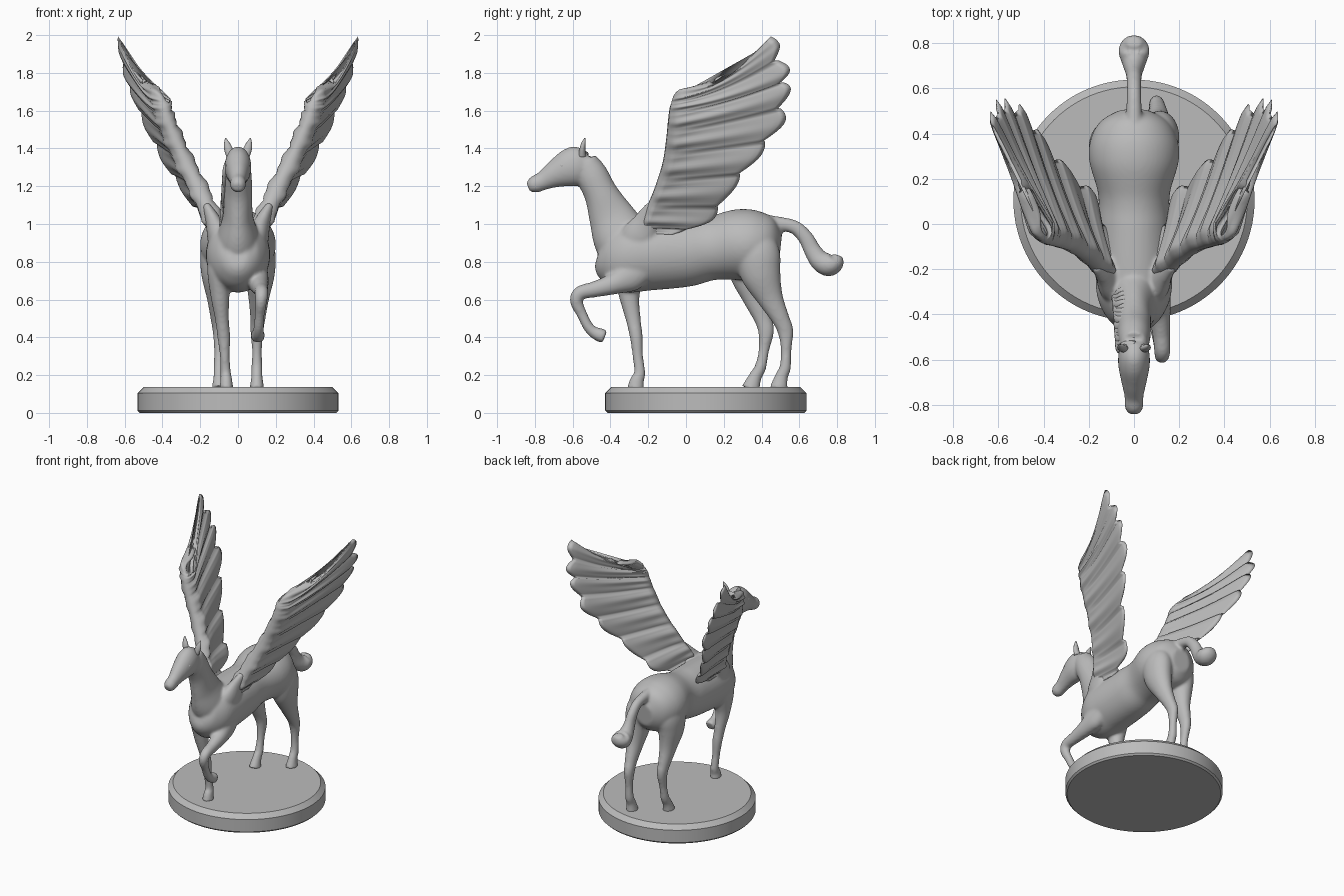
import bpy, bmesh, math, random
from mathutils import Vector

random.seed(4)
if "Cube" in bpy.data.objects:
    bpy.data.objects.remove(bpy.data.objects["Cube"], do_unlink=True)

GREY = (0.5, 0.5, 0.5, 1)
stone = bpy.data.materials.new("grey stone")
stone.use_nodes = True
stone.diffuse_color = GREY
for node in stone.node_tree.nodes:
    if node.type == 'BSDF_PRINCIPLED':
        node.inputs["Base Color"].default_value = GREY


def smooth_path(rows, steps):
    """Catmull-Rom interpolation of rows of numbers."""
    out = []
    last = len(rows) - 1
    for i in range(last):
        a, b, c, d = rows[max(i - 1, 0)], rows[i], rows[i + 1], rows[min(i + 2, last)]
        for k in range(steps):
            t = k / steps
            out.append([q + t / 2 * (r - p + t * (2*p - 5*q + 4*r - s + t * (3*q - p - 3*r + s)))
                        for p, q, r, s in zip(a, b, c, d)])
    out.append(list(rows[-1]))
    return out


def skin(bm, rings):
    """Bridge equal rings of points into a closed shell."""
    rings = [[bm.verts.new(p) for p in ring] for ring in rings]
    n = len(rings[0])
    for a, b in zip(rings, rings[1:]):
        for k in range(n):
            bm.faces.new((a[k], a[(k + 1) % n], b[(k + 1) % n], b[k]))
    bm.faces.new(rings[0][::-1])
    bm.faces.new(rings[-1])


def tube(bm, stations, sides=48, steps=8):
    """Limb through stations of x, y, z, half width, half depth."""
    rows = smooth_path(stations, steps)
    rings = []
    for i, (x, y, z, wide, deep) in enumerate(rows):
        before, after = rows[max(i - 1, 0)], rows[min(i + 1, len(rows) - 1)]
        along = (Vector(after[:3]) - Vector(before[:3])).normalized()
        side = Vector((1, 0, 0))
        side = (side - along * side.dot(along)).normalized()
        up = along.cross(side)
        angles = [math.tau * k / sides for k in range(sides)]
        rings.append([Vector((x, y, z)) + side * math.cos(a) * max(wide, 0.003)
                      + up * math.sin(a) * max(deep, 0.003) for a in angles])
    skin(bm, rings)


def central(rows):
    return [(0, *row) for row in rows]


def flip(rows):
    return [(-row[0], *row[1:]) for row in rows]


def finish(bm, name):
    bmesh.ops.recalc_face_normals(bm, faces=bm.faces[:])
    mesh = bpy.data.meshes.new(name)
    bm.to_mesh(mesh)
    bm.free()
    mesh.materials.append(stone)
    mesh.shade_smooth()
    obj = bpy.data.objects.new(name, mesh)
    bpy.context.collection.objects.link(obj)
    return obj


# Plinth: disc with chamfered rims
bm = bmesh.new()
bmesh.ops.create_cone(bm, cap_ends=True, segments=96, radius1=0.533, radius2=0.533, depth=0.136)
bmesh.ops.translate(bm, verts=bm.verts[:], vec=(0, 0.105, 0.068))
for height, size in ((0, 0.012), (0.136, 0.032)):
    rim = [e for e in bm.edges if all(abs(v.co.z - height) < 0.001 for v in e.verts)]
    bmesh.ops.bevel(bm, geom=rim, offset=size, segments=1, profile=0.5, affect='EDGES')
plinth = finish(bm, "plinth")
bpy.ops.object.select_all(action='DESELECT')
plinth.select_set(True)
bpy.context.view_layer.objects.active = plinth
bpy.ops.object.shade_smooth_by_angle(angle=math.radians(30))

# Body: torso, neck, head, tail and legs fused into one skin
bm = bmesh.new()
torso = central([
    (-.462, .85, .05, .06), (-.425, .84, .11, .14), (-.33, .83, .16, .19),
    (-.2, .838, .17, .19), (0, .85, .163, .182), (.13, .87, .158, .168),
    (.28, .89, .198, .188), (.38, .885, .19, .18), (.455, .875, .145, .145), (.5, .87, .07, .08)])
neck = central([
    (-.54, 1.33, .06, .07), (-.5, 1.26, .072, .085), (-.45, 1.16, .075, .09),
    (-.395, 1.04, .08, .122), (-.335, .92, .115, .155), (-.25, .83, .13, .16)])
head = central([
    (-.51, 1.33, .045, .06), (-.56, 1.315, .066, .1), (-.62, 1.295, .07, .1),
    (-.695, 1.262, .056, .072), (-.76, 1.227, .042, .05), (-.805, 1.208, .042, .045),
    (-.836, 1.195, .026, .026)])
tail = central([
    (.42, 1.0, .04, .05), (.5, 1.0, .035, .038), (.58, .98, .032, .037),
    (.635, .925, .033, .041), (.67, .86, .037, .046), (.71, .805, .052, .055),
    (.755, .787, .068, .064), (.79, .8, .062, .05), (.805, .835, .03, .025)])
standing_foreleg = [
    (-.1, -.29, .86, .04, .06), (-.1, -.3, .76, .062, .088),
    (-.095, -.3, .62, .05, .055), (-.085, -.28, .5, .037, .04),
    (-.075, -.263, .4, .034, .034), (-.07, -.255, .3, .026, .028), (-.065, -.245, .21, .028, .03),
    (-.062, -.26, .17, .032, .038), (-.062, -.267, .125, .038, .046)]
raised_foreleg = [
    (.1, -.22, .77, .05, .07), (.1, -.3, .725, .06, .085), (.11, -.38, .685, .052, .058),
    (.12, -.48, .655, .04, .043),
    (.125, -.56, .635, .036, .037), (.122, -.58, .59, .032, .034), (.115, -.55, .52, .026, .028),
    (.11, -.52, .46, .027, .028), (.107, -.49, .428, .03, .031), (.105, -.455, .412, .037, .037),
    (.105, -.43, .402, .037, .035)]
hind_leg = [
    (.09, .34, .97, .05, .06), (.11, .375, .86, .085, .115), (.115, .395, .74, .08, .108),
    (.11, .445, .61, .055, .07),
    (.105, .5, .5, .04, .048), (.1, .527, .43, .034, .042), (.1, .53, .33, .026, .028),
    (.1, .525, .24, .029, .031), (.1, .505, .19, .03, .035), (.1, .49, .125, .04, .05)]
# The other hind leg stands further forward, more so towards the foot
forward_hind_leg = flip([(x, y - .04 - .15 * (.85 - z), z, w, d) for x, y, z, w, d in hind_leg])
wing_shoulder = [(.07, -.27, .83, .05, .08), (.1, -.25, .92, .06, .1),
                 (.13, -.21, 1.01, .042, .07), (.17, -.175, 1.1, .022, .035)]
for part in (torso, neck, head, tail, standing_foreleg, raised_foreleg, hind_leg,
             forward_hind_leg, wing_shoulder, flip(wing_shoulder)):
    tube(bm, part)
body = finish(bm, "horse_body")
fuse = body.modifiers.new("fuse", 'REMESH')
fuse.mode = 'VOXEL'
fuse.voxel_size = 0.009
fuse.use_smooth_shade = True
relax = body.modifiers.new("relax", 'SMOOTH')
relax.factor = 0.5
relax.iterations = 9

# Ears
ear = [(.042, -.55, 1.36, .02, .02), (.052, -.548, 1.4, .022, .015),
       (.06, -.542, 1.43, .014, .011), (.066, -.535, 1.455, .003, .003)]
bm = bmesh.new()
for side in (ear, flip(ear)):
    tube(bm, side, sides=12)
finish(bm, "ears")

# Eyes
bm = bmesh.new()
for x in (-.051, .051):
    ball = bmesh.ops.create_uvsphere(bm, u_segments=16, v_segments=10, radius=0.014)
    bmesh.ops.translate(bm, verts=ball["verts"], vec=(x, -.655, 1.31))
finish(bm, "eyes")

# Mane: locks falling from the crest over one side of the neck
bm = bmesh.new()
LOCKS = 14
for i in range(LOCKS):
    t = i / (LOCKS - 1)
    y = -.53 + .24 * t
    z = 1.385 - .31 * t
    spread = 1 + .25 * t
    sway = random.uniform(-.012, .012)
    tube(bm, [(.005, y, z - .012, .012, .014),
              (-.04 * spread, y - .005, z - .03, .012, .018),
              (-.066 * spread, y - .015 + sway, z - .08, .011, .02),
              (-.073 * spread, y + sway, z - .13, .01, .017),
              (-.07 * spread, y + .025, z - .18, .004, .005)], sides=10, steps=4)
finish(bm, "mane")

# Wings: each row is one feather, root point then tip point; the last is the upper edge
feathers = [
    (.10, -.25, .965, .13, -.06, .945), (.14, -.225, 1.05, .18, .14, 1.02),
    (.195, -.17, 1.18, .30, .26, 1.19), (.265, -.125, 1.32, .41, .395, 1.36),
    (.325, -.105, 1.45, .50, .525, 1.54), (.365, -.095, 1.55, .57, .555, 1.71),
    (.38, -.085, 1.62, .61, .55, 1.82), (.385, -.07, 1.65, .635, .495, 1.955),
    (.385, -.05, 1.665, .635, .45, 1.993)]
STEPS, CHORD = 12, 24
TOP = len(feathers) - 1


def vane(u):
    """Fullness across a feather: one along its middle, zero where two meet."""
    return 1 if u > TOP - 1 else abs(math.cos(math.pi * u))


grid = []
for i, row in enumerate(smooth_path(feathers, STEPS)):
    u = i / STEPS
    root, tip = Vector(row[:3]), Vector(row[3:])
    line = []
    for j in range(CHORD + 1):
        v = (j / CHORD) ** 1.3
        p = root.lerp(tip, v * (1 - .09 * (1 - vane(u))))
        p.z -= .055 * math.sin(math.pi * v) * (u / TOP) ** 3
        line.append(p)
    grid.append(line)

rings = []
for i, line in enumerate(grid):
    u = i / STEPS
    rim = math.sqrt(min(1, .15 + 1.2 * (TOP - u)))
    upper, lower = [], []
    for j, p in enumerate(line):
        v = (j / CHORD) ** 1.3
        span = grid[min(i + 1, len(grid) - 1)][j] - grid[max(i - 1, 0)][j]
        chord = line[min(j + 1, CHORD)] - line[max(j - 1, 0)]
        normal = span.cross(chord).normalized()
        thick = (.045 * (1 - v) ** 2 + .02 * (.4 + .6 * vane(u))) * rim
        thick *= math.sqrt(min(1, v / .1)) * math.sqrt(1 - v ** 10)
        # Overlapping vanes, with finer coverts near the arm
        lift = .022 * ((min(u, TOP - 1) + .5) % 1 - .5) * min(1, 3 * v)
        lift += .006 * math.sin(2 * math.tau * u) * (1 - v) * min(1, 6 * v)
        upper.append(p + normal * (lift + thick))
        lower.append(p + normal * (lift - thick))
    rings.append(upper + lower[-2:0:-1])
bm = bmesh.new()
skin(bm, rings)
wings = finish(bm, "wings")
wings.modifiers.new("both sides", 'MIRROR').use_axis[0] = True
